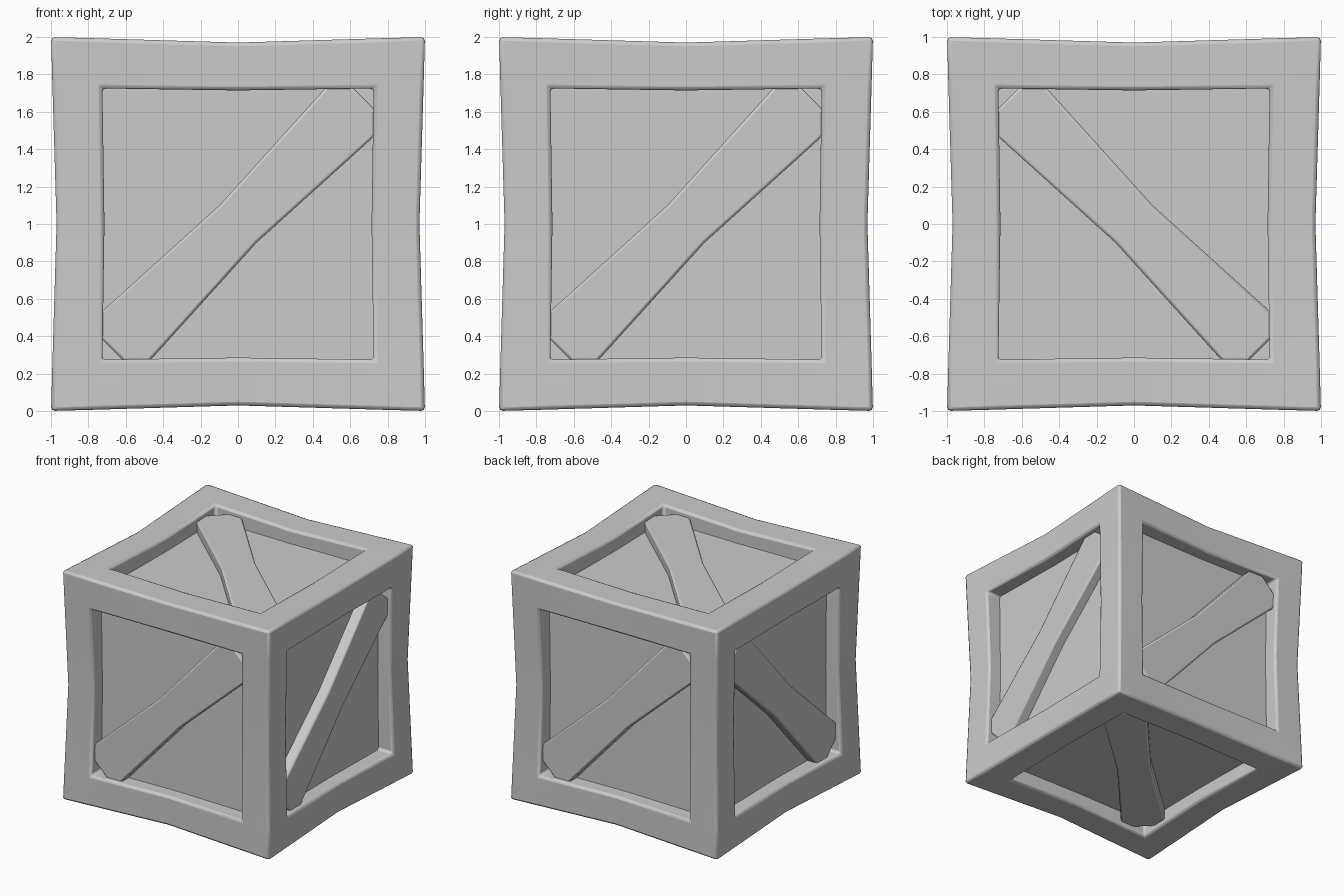
import bpy, bmesh
from itertools import product
from mathutils import Matrix, Vector

if "Cube" in bpy.data.objects:
    bpy.data.objects.remove(bpy.data.objects["Cube"])

CENTRE = Vector((0, 0, 1))


def finish(name, bm, bevel):
    bmesh.ops.recalc_face_normals(bm, faces=bm.faces)
    me = bpy.data.meshes.new(name)
    bm.to_mesh(me)
    bm.free()
    ob = bpy.data.objects.new(name, me)
    bpy.context.collection.objects.link(ob)
    ob.location = CENTRE
    if bevel:
        mod = ob.modifiers.new("soft_edges", 'BEVEL')
        mod.width = bevel
        mod.segments = 2
        mod.limit_method = 'ANGLE'
    bpy.ops.object.select_all(action='DESELECT')
    ob.select_set(True)
    bpy.context.view_layer.objects.active = ob
    bpy.ops.object.shade_smooth_by_angle(angle=0.6)
    return ob


# Frame: boundary of a cell lattice that keeps only the twelve edge bars
L = [-1, -0.725, 0, 0.725, 1]


def solid(c):
    return all(0 <= i <= 3 for i in c) and sum(i in (0, 3) for i in c) >= 2


def pinched(p):
    out = []
    for a in range(3):
        rest = min(abs(p[b]) for b in range(3) if b != a)
        if abs(p[a]) == 1:
            out.append(p[a] * (1 - 0.03 * (1 - rest)))
        else:
            out.append(p[a] * (0.985 if rest == 0 else 1))
    return out


bm = bmesh.new()
verts = {}


def vert(k):
    if k not in verts:
        verts[k] = bm.verts.new(pinched([L[i] for i in k]))
    return verts[k]


for c in product(range(4), repeat=3):
    if not solid(c):
        continue
    for a, s in product(range(3), (0, 1)):
        n = list(c)
        n[a] += 2 * s - 1
        if solid(n):
            continue
        quad = []
        for u, v in ((0, 0), (1, 0), (1, 1), (0, 1)):
            k = list(c)
            k[a] += s
            k[(a + 1) % 3] += u
            k[(a + 2) % 3] += v
            quad.append(vert(tuple(k)))
        bm.faces.new(quad)
finish("crate_frame", bm, 0.02)

# Recessed panels: one inner box
bm = bmesh.new()
bmesh.ops.create_cube(bm, size=1.7)
finish("inner_panels", bm, 0)

# Diagonal braces, narrower at the middle: face normal and brace direction
FACES = {
    "front": ((0, -1, 0), (1, 0, 1)),
    "back": ((0, 1, 0), (-1, 0, 1)),
    "right": ((1, 0, 0), (0, 1, 1)),
    "left": ((-1, 0, 0), (0, 1, 1)),
    "top": ((0, 0, 1), (1, -1, 0)),
    "bottom": ((0, 0, -1), (1, 1, 0)),
}
OUTLINE = [(-0.95, -0.189), (0, -0.141), (0.95, -0.189),
           (0.95, 0.189), (0, 0.141), (-0.95, 0.189)]
for side, (n, d) in FACES.items():
    n, d = Vector(n), Vector(d).normalized()
    turn = Matrix((d, n.cross(d), n)).transposed()
    bm = bmesh.new()
    low, top = [[bm.verts.new(turn @ Vector((u, v, h))) for u, v in OUTLINE]
                for h in (0.8, 0.94)]
    for ring in (low, top):
        bm.faces.new((ring[0], ring[1], ring[4], ring[5]))
        bm.faces.new((ring[1], ring[2], ring[3], ring[4]))
    for i in range(6):
        j = (i + 1) % 6
        bm.faces.new((low[i], low[j], top[j], top[i]))
    finish(side + "_brace", bm, 0.015)
